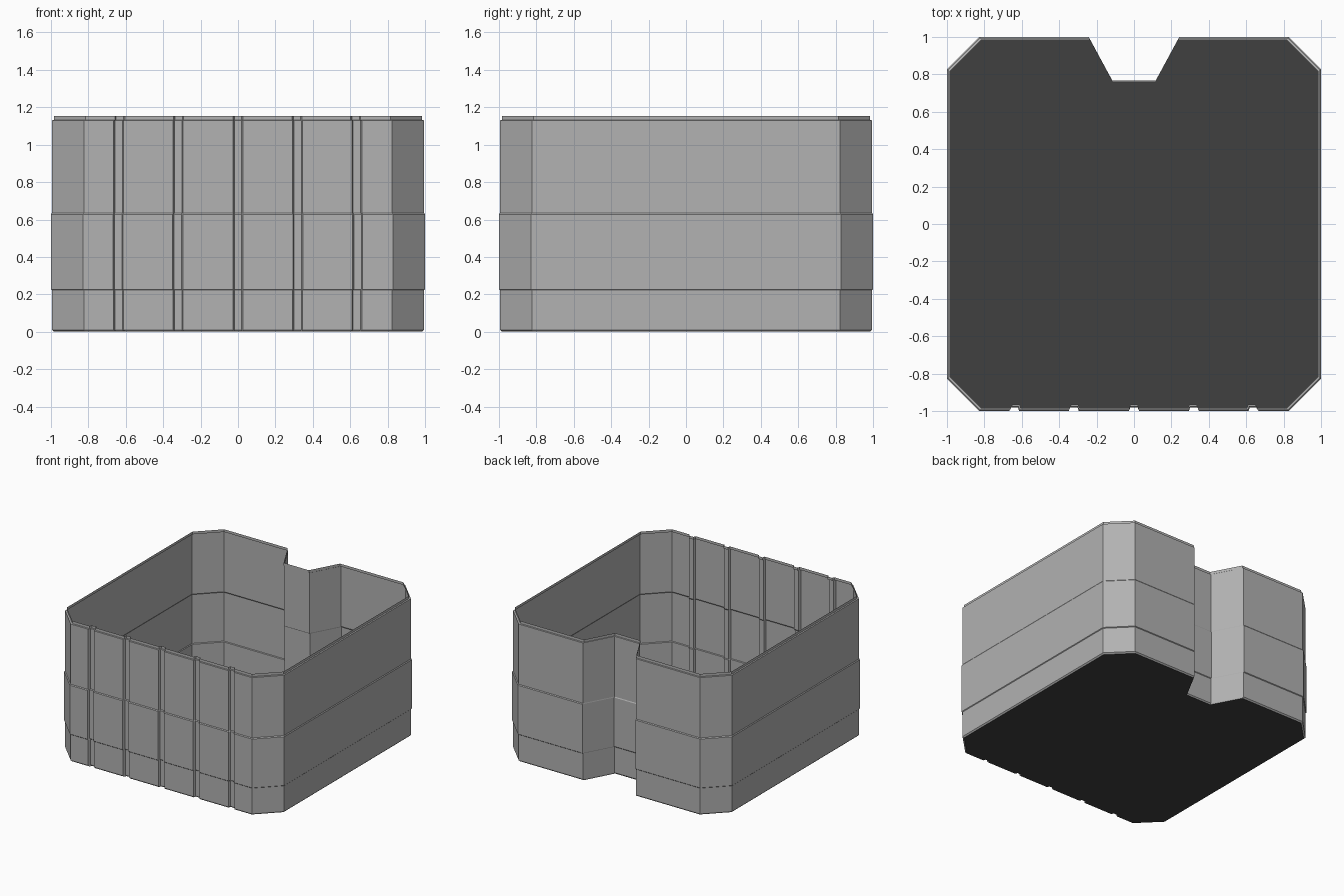
import bpy, bmesh

if "Cube" in bpy.data.objects:
    bpy.data.objects.remove(bpy.data.objects["Cube"])

# Plan outline, counter-clockwise from the front left chamfer
F = -1.0
outline = [(-0.828, F)]
# Shallow vertical grooves along the front
for c in (-0.641, -0.322, 0.0, 0.32, 0.639):
    outline += [(c - 0.027, F), (c - 0.02, F + 0.019),
                (c + 0.02, F + 0.019), (c + 0.027, F)]
# Right side, back with its tapered notch, left side
right_half = [(0.828, F), (1, -0.828), (1, 0.828), (0.828, 1),
              (0.242, 1), (0.116, 0.767)]
outline += right_half
outline += [(-x, y) for x, y in reversed(right_half[1:])]

# Wall profile: (height, scale of outline), with a slightly proud middle band
# and a stepped-in rim
profile = [(0.0, 0.985), (0.01, 0.995), (0.222, 0.995), (0.227, 1.0),
           (0.628, 1.0), (0.635, 0.995), (1.13, 0.995),
           (1.132, 0.985), (1.154, 0.985)]


def material(name, value):
    mat = bpy.data.materials.new(name)
    mat.diffuse_color = (value, value, value, 1)
    mat.use_nodes = True
    mat.node_tree.nodes["Principled BSDF"].inputs["Base Color"].default_value = mat.diffuse_color
    return mat


# Open tub: one thin sheet of walls closed by a dark floor
bm = bmesh.new()
rings = [[bm.verts.new((x * s, y * s, z)) for x, y in outline]
         for z, s in profile]
n = len(outline)
for lower, upper in zip(rings, rings[1:]):
    for i in range(n):
        j = (i + 1) % n
        bm.faces.new((lower[i], lower[j], upper[j], upper[i]))
floor = bm.faces.new(rings[0][::-1])
floor.material_index = 1

mesh = bpy.data.meshes.new("open_tub")
bm.to_mesh(mesh)
bm.free()
mesh.materials.append(material("wall_grey", 0.445))
mesh.materials.append(material("floor_dark", 0.05))
tub = bpy.data.objects.new("open_tub", mesh)
bpy.context.collection.objects.link(tub)
